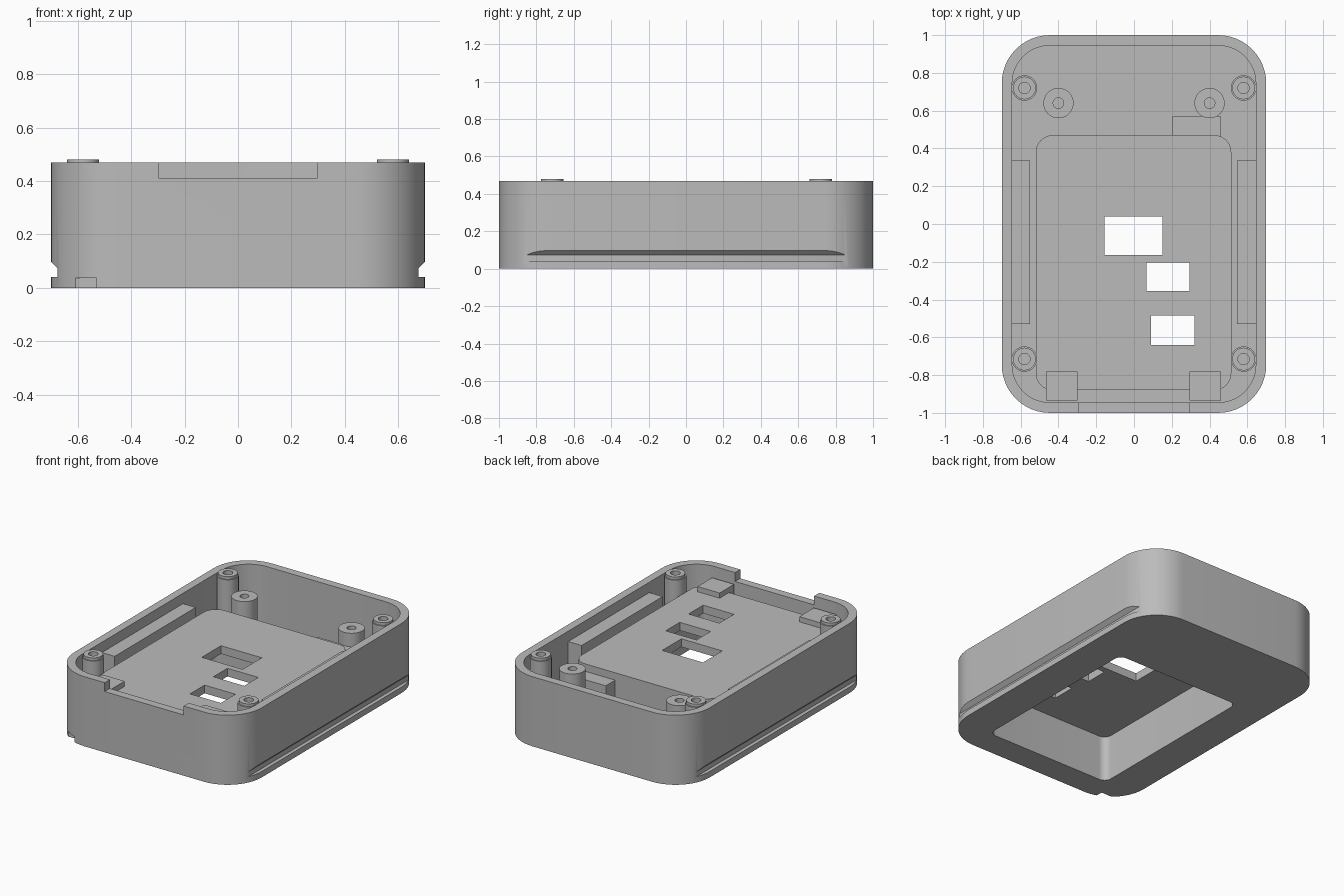
import bpy, bmesh, math

if "Cube" in bpy.data.objects:
    bpy.data.objects.remove(bpy.data.objects["Cube"], do_unlink=True)

grey = bpy.data.materials.new("plain grey plastic")
grey.use_nodes = True
COLOUR = (0.5, 0.5, 0.5, 1)
grey.diffuse_color = COLOUR
grey.node_tree.nodes["Principled BSDF"].inputs["Base Color"].default_value = COLOUR

WALL = 0.055
FLOOR = 0.05
RIM = 0.47
DECK = 0.36


def finish(name, bm):
    """Turn a bmesh into a named object."""
    bmesh.ops.recalc_face_normals(bm, faces=bm.faces[:])
    mesh = bpy.data.meshes.new(name)
    bm.to_mesh(mesh)
    bm.free()
    mesh.materials.append(grey)
    ob = bpy.data.objects.new(name, mesh)
    bpy.context.collection.objects.link(ob)
    return ob


def extrude(name, points, direction):
    """Close a flat outline and push it along a direction."""
    bm = bmesh.new()
    face = bm.faces.new([bm.verts.new(p) for p in points])
    result = bmesh.ops.extrude_face_region(bm, geom=[face])
    moved = [g for g in result["geom"] if isinstance(g, bmesh.types.BMVert)]
    bmesh.ops.translate(bm, verts=moved, vec=direction)
    return finish(name, bm)


def block(name, x0, x1, y0, y1, z0, z1):
    outline = [(x0, y0, z0), (x1, y0, z0), (x1, y1, z0), (x0, y1, z0)]
    return extrude(name, outline, (0, 0, z1 - z0))


def rounded(name, x0, x1, y0, y1, z0, z1, r, steps=12):
    """Upright block with rounded corners."""
    centres = [(x1 - r, y1 - r), (x0 + r, y1 - r), (x0 + r, y0 + r), (x1 - r, y0 + r)]
    outline = []
    for i, (cx, cy) in enumerate(centres):
        for s in range(steps + 1):
            a = (i + s / steps) * math.pi / 2
            outline.append((cx + r * math.cos(a), cy + r * math.sin(a), z0))
    return extrude(name, outline, (0, 0, z1 - z0))


def lathe(name, profile, x, y, sides=40):
    """Turn a closed (radius, height) profile around an upright axis."""
    bm = bmesh.new()
    rings = []
    for s in range(sides):
        a = 2 * math.pi * s / sides
        rings.append([bm.verts.new((x + r * math.cos(a), y + r * math.sin(a), z))
                      for r, z in profile])
    n = len(profile)
    for s in range(sides):
        a, b = rings[s], rings[(s + 1) % sides]
        for i in range(n):
            j = (i + 1) % n
            bm.faces.new((a[i], b[i], b[j], a[j]))
    return finish(name, bm)


def combine(target, tool, operation="DIFFERENCE"):
    mod = target.modifiers.new("cut", "BOOLEAN")
    mod.operation = operation
    mod.solver = "EXACT"
    mod.object = tool
    bpy.context.view_layer.objects.active = target
    bpy.ops.object.modifier_apply(modifier=mod.name)
    bpy.data.objects.remove(tool, do_unlink=True)


def smooth(ob):
    bpy.ops.object.select_all(action="DESELECT")
    ob.select_set(True)
    bpy.context.view_layer.objects.active = ob
    bpy.ops.object.shade_smooth_by_angle(angle=math.radians(30))


# Outer tray with a hollow inside
case = rounded("case_shell", -0.7, 0.7, -1, 1, 0, RIM, 0.255)
combine(case, rounded("hollow", -0.7 + WALL, 0.7 - WALL, -1 + WALL, 1 - WALL,
                      FLOOR, 0.6, 0.2))

# Raised deck with an open pocket underneath
combine(case, rounded("deck", -0.52, 0.515, -0.88, 0.47, 0.02, DECK, 0.09), "UNION")
combine(case, rounded("pocket", -0.52 + WALL, 0.515 - WALL, -0.88 + WALL, 0.47 - WALL,
                      -0.1, DECK - WALL, 0.05))

# Windows through the deck
for x0, x1, y0, y1 in [(-0.155, 0.15, -0.165, 0.04),
                       (0.065, 0.295, -0.355, -0.205),
                       (0.09, 0.32, -0.64, -0.485)]:
    combine(case, block("window", x0, x1, y0, y1, 0.2, 0.5))

# Front opening in the rim and small pry slot at the base
combine(case, block("front_notch", -0.295, 0.295, -1.1, -0.92, 0.41, 0.6))
combine(case, block("pry_slot", -0.64, -0.53, -1.1, -0.94, -0.1, 0.037))

# Undercut groove along both long sides
for side in (-1, 1):
    outline = [(side * x, -1.2, z) for x, z in
               [(0.675, 0.04), (0.8, 0.04), (0.8, 0.2), (0.675, 0.072)]]
    outline[2] = (side * 0.8, -1.2, 0.197)
    combine(case, extrude("groove", outline, (0, 2.4, 0)))
smooth(case)

# Hollow screw posts in the corners, with a raised collar
for label_x, x in (("right", -0.58), ("left", 0.58)):
    for label_y, y in (("front", -0.715), ("back", 0.72)):
        smooth(lathe(f"{label_y}_{label_x}_screw_post",
                     [(0.067, 0.02), (0.067, 0.462), (0.06, 0.462), (0.06, 0.48),
                      (0.03, 0.48), (0.03, 0.15), (0.001, 0.15), (0.001, 0.02)], x, y))

# Shorter board posts near the back
for label, x in (("right", -0.4), ("left", 0.4)):
    smooth(lathe(f"{label}_board_post",
                 [(0.08, 0.02), (0.08, 0.4), (0.028, 0.4), (0.028, 0.15),
                  (0.001, 0.15), (0.001, 0.02)], x, 0.64))

# Board rails along the side walls
block("right_board_rail", -0.66, -0.55, -0.53, 0.335, 0.02, 0.4)
block("left_board_rail", 0.545, 0.66, -0.53, 0.335, 0.02, 0.4)

# Pads beside the front opening
block("right_front_pad", -0.465, -0.3, -0.935, -0.78, 0.32, 0.395)
block("left_front_pad", 0.295, 0.46, -0.935, -0.78, 0.32, 0.395)

# Step behind the deck
block("back_step", 0.2, 0.46, 0.46, 0.57, 0.02, 0.31)
